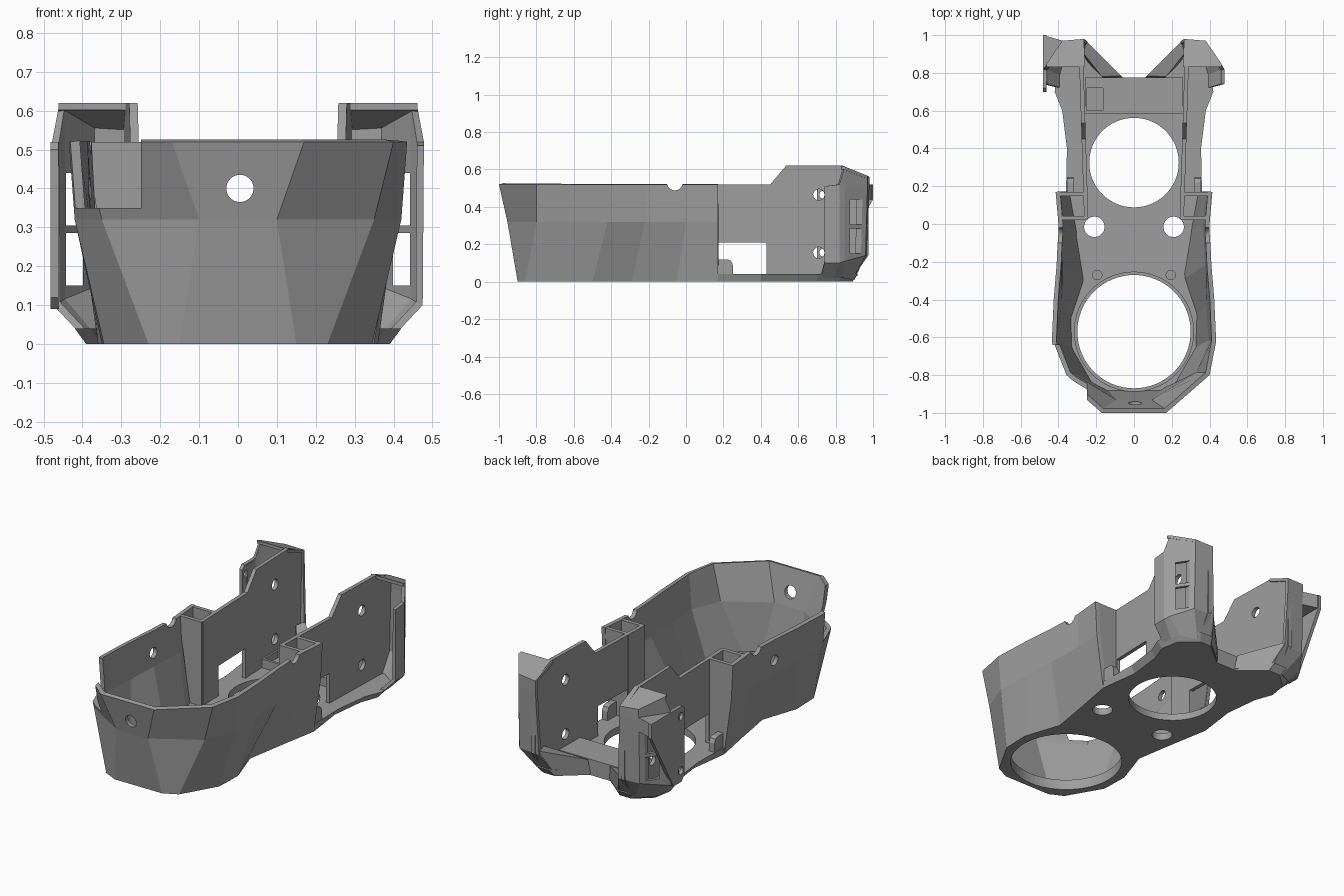
import bpy, bmesh, math
from mathutils import Vector

if "Cube" in bpy.data.objects:
    bpy.data.objects.remove(bpy.data.objects["Cube"])

grey = bpy.data.materials.new("plain grey")
grey.diffuse_color = (0.34, 0.34, 0.34, 1)
grey.use_nodes = True
grey.node_tree.nodes["Principled BSDF"].inputs["Base Color"].default_value = grey.diffuse_color


def make(name, verts, faces, mirror=False, thick=0, recalc=True):
    me = bpy.data.meshes.new(name)
    me.from_pydata([tuple(v) for v in verts], [], faces)
    if recalc:
        bm = bmesh.new()
        bm.from_mesh(me)
        bmesh.ops.recalc_face_normals(bm, faces=bm.faces)
        bm.to_mesh(me)
        bm.free()
    me.materials.append(grey)
    ob = bpy.data.objects.new(name, me)
    bpy.context.collection.objects.link(ob)
    if thick:
        s = ob.modifiers.new("thickness", 'SOLIDIFY')
        s.thickness, s.offset, s.use_even_offset = thick, -1, True
    if mirror:
        ob.modifiers.new("mirror", 'MIRROR').use_clip = False
    return ob


def prism(name, lower, upper, mirror=False):
    """Closed solid between two matching outlines of 3D points."""
    n = len(lower)
    faces = [list(range(n))[::-1], list(range(n, 2 * n))]
    faces += [[i, (i + 1) % n, n + (i + 1) % n, n + i] for i in range(n)]
    return make(name, list(lower) + list(upper), faces, mirror)


def box(name, x, y, z, mirror=False):
    ring = [(x[0], y[0]), (x[1], y[0]), (x[1], y[1]), (x[0], y[1])]
    return prism(name, [(*p, z[0]) for p in ring], [(*p, z[1]) for p in ring], mirror)


def cyl(name, centre, r, depth, axis='Z', n=48, mirror=False):
    cx, cy, cz = centre
    rings = []
    for d in (-depth / 2, depth / 2):
        ring = []
        for i in range(n):
            a, b = r * math.cos(2 * math.pi * i / n), r * math.sin(2 * math.pi * i / n)
            off = {'X': (d, a, b), 'Y': (a, d, b), 'Z': (a, b, d)}[axis]
            ring.append((cx + off[0], cy + off[1], cz + off[2]))
        rings.append(ring)
    return prism(name, rings[0], rings[1], mirror)


def sheet(name, rows, thick, mirror=False):
    """Lofted open wall through rows of points, thickened inward."""
    n = len(rows[0])
    verts = [p for r in rows for p in r]
    faces = [[j * n + i, j * n + i + 1, (j + 1) * n + i + 1, (j + 1) * n + i]
             for j in range(len(rows) - 1) for i in range(n - 1)]
    return make(name, verts, faces, mirror, thick, recalc=False)


def cut(ob, cutters):
    for c in cutters:
        c.hide_render = True
        m = ob.modifiers.new("cut", 'BOOLEAN')
        m.operation, m.solver, m.object = 'DIFFERENCE', 'EXACT', c
    bpy.context.view_layer.update()
    me = bpy.data.meshes.new_from_object(ob.evaluated_get(bpy.context.evaluated_depsgraph_get()))
    ob.modifiers.clear()
    ob.data = me
    for c in cutters:
        bpy.data.objects.remove(c)


# Faceted front tub, flaring towards the rim
rim = [(.17, -1), (.40, -.80), (.435, -.62), (.425, -.40), (.41, -.22), (.40, 0), (.415, .17)]
mid = [(.10, -.955), (.35, -.80), (.42, -.62), (.405, -.42), (.40, -.22), (.39, 0), (.405, .17)]
low = [(.15, -.90), (.23, -.86), (.345, -.66), (.35, -.50), (.28, -.29), (.32, -.05), (.36, .17)]


def both(half, z):
    return [(-x, y, z) for x, y in reversed(half)] + [(x, y, z) for x, y in half]


tub = sheet("front_tub", [both(low, 0), both(mid, .32), both(rim, .52)], .024)
cut(tub, [cyl("cutter", (.005, -.95, .40), .035, .4, 'Y'),
          cyl("cutter", (0, -.06, .53), .042, 1.2, 'X', 24),
          box("cutter", (-.6, -.25), (-1.1, -.64), (.35, .7)),
          cyl("cutter", (-.4, -.22, .40), .03, .2, 'X', 24)])

# Floor plate with fan openings and screw holes
edge = low[:-1] + [(.36, .17), (.355, .40), (.38, .60), (.42, .70), (.40, .84),
                   (.30, .92), (.22, .92), (.07, .775)]
foot = [(x, y) if y < .3 else (x * .93, y - (.03 if y > .8 else 0)) for x, y in edge]
floor = prism("floor_plate", both(foot, 0), both(edge, .04))
holes = [cyl("cutter", (0, -.57, 0), .30, .4, n=64), cyl("cutter", (0, .325, 0), .237, .4, n=64)]
for s in (-1, 1):
    holes.append(cyl("cutter", (s * .21, -.015, 0), .054, .4))
    holes.append(cyl("cutter", (s * .195, -.27, .04), .025, .03, n=24))
    holes.append(cyl("cutter", (s * .16, -.11, .04), .052, .012, n=32))
cut(floor, holes)

# Rear cross beam between the arms
beam = box("cross_beam", (-.26, .26), (.585, .775), (.03, .09))
cut(beam, [box("cutter", (-.25, -.165), (.60, .72), (.05, .2))])

# Arm side walls with window and screw holes
profile = [(.03, .02), (.03, .52), (.45, .52), (.535, .62), (.84, .62), (.975, .56), (.975, .14), (.89, .02)]


def wall_x(y):
    return .242 + .03 * (y - .03) / .95


arms = prism("arm_wall", [(wall_x(y), y, z) for y, z in profile],
             [(wall_x(y) + .022, y, z) for y, z in profile], True)
cut(arms, [box("cutter", (-.6, .6), (.175, .43), (.04, .21)),
           cyl("cutter", (0, .71, .465), .03, 1.2, 'X', 24),
           cyl("cutter", (0, .71, .155), .03, 1.2, 'X', 24)])

# Corner pockets where the tub meets the arms
for name, y, a, b in (("pocket_front_wall", .02, .315, .39), ("pocket_rear_wall", .148, .35, .405)):
    prism(name, [(.245, y, .02), (a, y, .02), (b, y, .52), (.245, y, .52)],
          [(.245, y + .022, .02), (a, y + .022, .02), (b, y + .022, .52), (.245, y + .022, .52)], True)

# Rounded tabs beside the arm windows
tab = [(.165, .03), (.25, .03), (.25, .09), (.24, .112), (.22, .12), (.165, .12)]
prism("window_tab", [(.32, y, z) for y, z in tab], [(.355, y, z) for y, z in tab], True)

# Flared rear housings, open at the front
shell = sheet("rear_housing", [
    [(.40, .72, .02), (.40, .79, .02), (.385, .84, .02), (.30, .89, .01), (.20, .89, .01)],
    [(.475, .74, .10), (.475, .82, .10), (.46, .85, .11), (.38, .96, .14), (.25, .97, .14)],
    [(.478, .74, .50), (.478, .82, .50), (.46, .85, .50), (.38, .97, .50), (.265, .98, .50)],
    [(.478, .74, .51), (.478, .82, .52), (.46, .85, .615), (.38, .97, .565), (.265, .98, .56)]], .018, True)
cut(shell, [box("cutter", (s * .42 - .022, s * .42 + .022), (.84, 1.05), z)
            for s in (-1, 1) for z in ((.15, .285), (.305, .44))])

# Sloping roofs of the rear housings
roof = [(.26, .83, .62), (.462, .83, .62), (.462, .85, .615), (.38, .97, .567), (.265, .98, .56)]
prism("housing_roof", [(x, y, z - .018) for x, y, z in roof], roof, True)

# Low slanted walls on the inner rear edges
prism("inner_prong", [(.06, .775, .01), (.21, .90, .01), (.25, .86, .01), (.15, .76, .01)],
      [(.07, .785, .09), (.255, .97, .16), (.265, .90, .16), (.17, .78, .09)], True)

# Side bracket on the left housing
plate = [(1.0, .52), (.72, .52), (.70, .50), (.70, .12), (.73, .09), (.80, .09), (1.0, .44)]
bracket = prism("side_bracket", [(-.482, y, z) for y, z in plate], [(-.462, y, z) for y, z in plate])
cut(bracket, [cyl("cutter", (-.47, .735, z), .022, .2, 'X', 24) for z in (.465, .155)])
prism("bracket_web", [(-.48, 1.0, .44), (-.46, .84, .44), (-.36, .965, .44)],
      [(-.48, 1.0, .52), (-.46, .84, .52), (-.36, .965, .52)])

# Raised lip around the front opening
n = 64
ring = [(r * math.cos(2 * math.pi * i / n), -.57 + r * math.sin(2 * math.pi * i / n), z)
        for r, z in ((.30, .035), (.30, .06), (.318, .06), (.318, .035)) for i in range(n)]
make("front_opening_lip", ring, [[k * n + i, k * n + (i + 1) % n, ((k + 1) % 4) * n + (i + 1) % n,
                                  ((k + 1) % 4) * n + i] for k in range(4) for i in range(n)])
